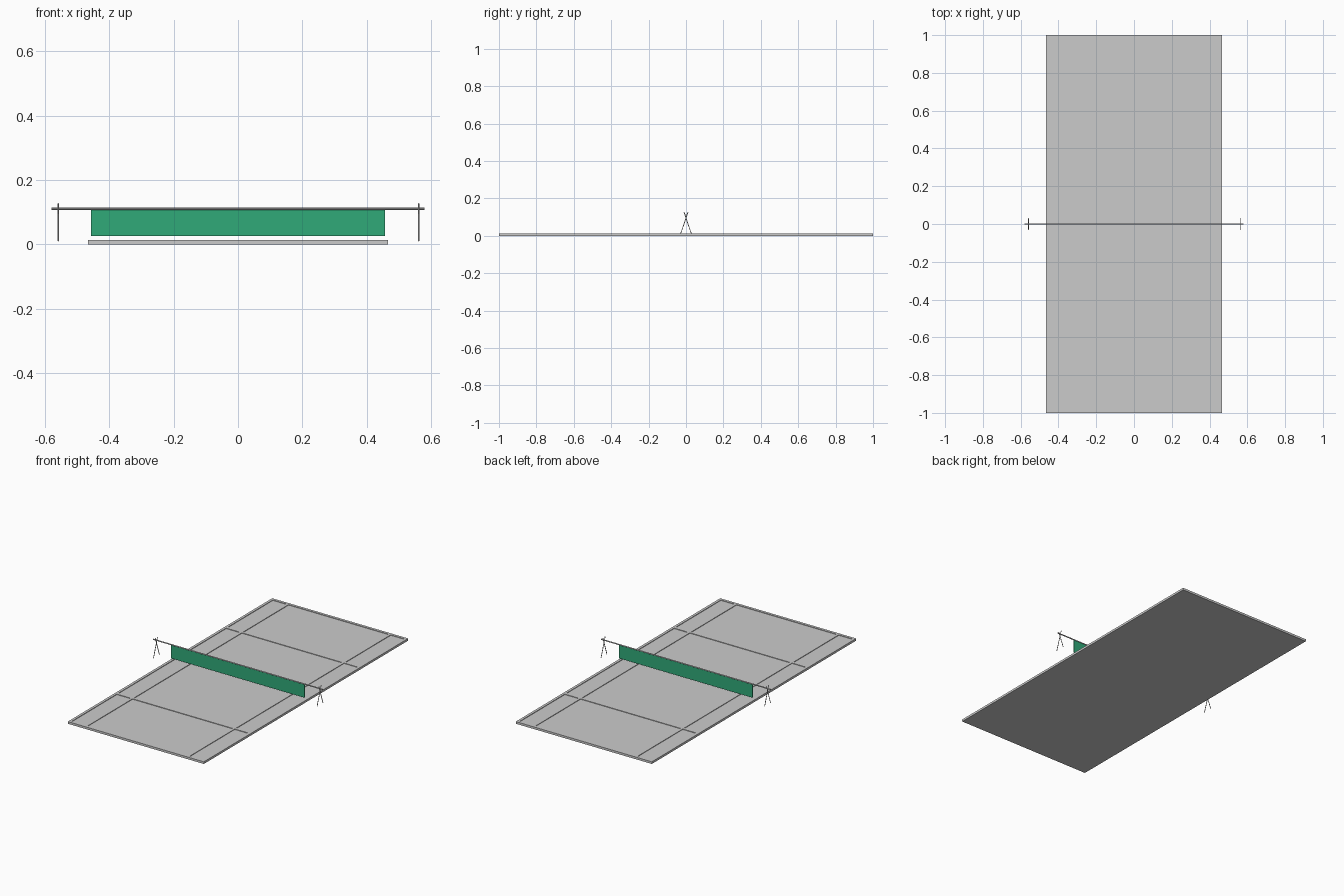
import bpy
from mathutils import Vector

if "Cube" in bpy.data.objects:
    bpy.data.objects.remove(bpy.data.objects["Cube"])

HALF_W, HALF_L = 0.466, 1.0      # court half size
SLAB_TOP, LINE_TOP = 0.010, 0.0135
LINE = 0.016                     # painted line width


def box(name, lo, hi):
    """Axis-aligned box between two corners."""
    lo, hi = Vector(lo), Vector(hi)
    bpy.ops.mesh.primitive_cube_add(size=1, location=(lo + hi) / 2)
    ob = bpy.context.object
    ob.name = name
    ob.scale = hi - lo
    bpy.ops.object.transform_apply(location=False, rotation=False, scale=True)
    return ob


def rod(name, a, b, radius, sides=12):
    """Round bar between two points."""
    a, b = Vector(a), Vector(b)
    bpy.ops.mesh.primitive_cylinder_add(vertices=sides, radius=radius,
                                        depth=(b - a).length, location=(a + b) / 2)
    ob = bpy.context.object
    ob.name = name
    ob.rotation_euler = (b - a).to_track_quat('Z', 'Y').to_euler()
    bpy.ops.object.shade_smooth_by_angle()
    return ob


# Court slab
box("court", (-HALF_W, -HALF_L, 0), (HALF_W, HALF_L, SLAB_TOP))

# Raised court lines: outer border, inner sidelines, service lines
z0 = SLAB_TOP - 0.002
for side, s in (("left", -1), ("right", 1)):
    for kind, x in (("outer", HALF_W - LINE / 2), ("inner", 0.35)):
        c = s * x
        box(f"{kind}_sideline_{side}", (c - LINE / 2, -HALF_L, z0),
            (c + LINE / 2, HALF_L, LINE_TOP))
for side, s in (("front", -1), ("back", 1)):
    for kind, y in (("base", HALF_L - LINE / 2), ("service", 0.535)):
        c = s * y
        box(f"{kind}_line_{side}", (-HALF_W, c - LINE / 2, z0),
            (HALF_W, c + LINE / 2, LINE_TOP))

# Net sheet
net = box("net", (-0.457, -0.001, 0.026), (0.457, 0.001, 0.109))
green = bpy.data.materials.new("net_green")
green.diffuse_color = (0.03, 0.40, 0.19, 1)
green.use_nodes = True
green.node_tree.nodes["Principled BSDF"].inputs["Base Color"].default_value = green.diffuse_color
net.data.materials.append(green)

# Rail carrying the net
rod("net_rail", (-0.58, 0, 0.1105), (0.58, 0, 0.1105), 0.0035)

# Crossed-stick stands whose upper fork holds the rail
for side, x in (("left", -0.559), ("right", 0.562)):
    for n, s in (("a", -1), ("b", 1)):
        rod(f"stand_{side}_{n}", (x, s * 0.029, 0.010), (x, -s * 0.011, 0.127), 0.002)
